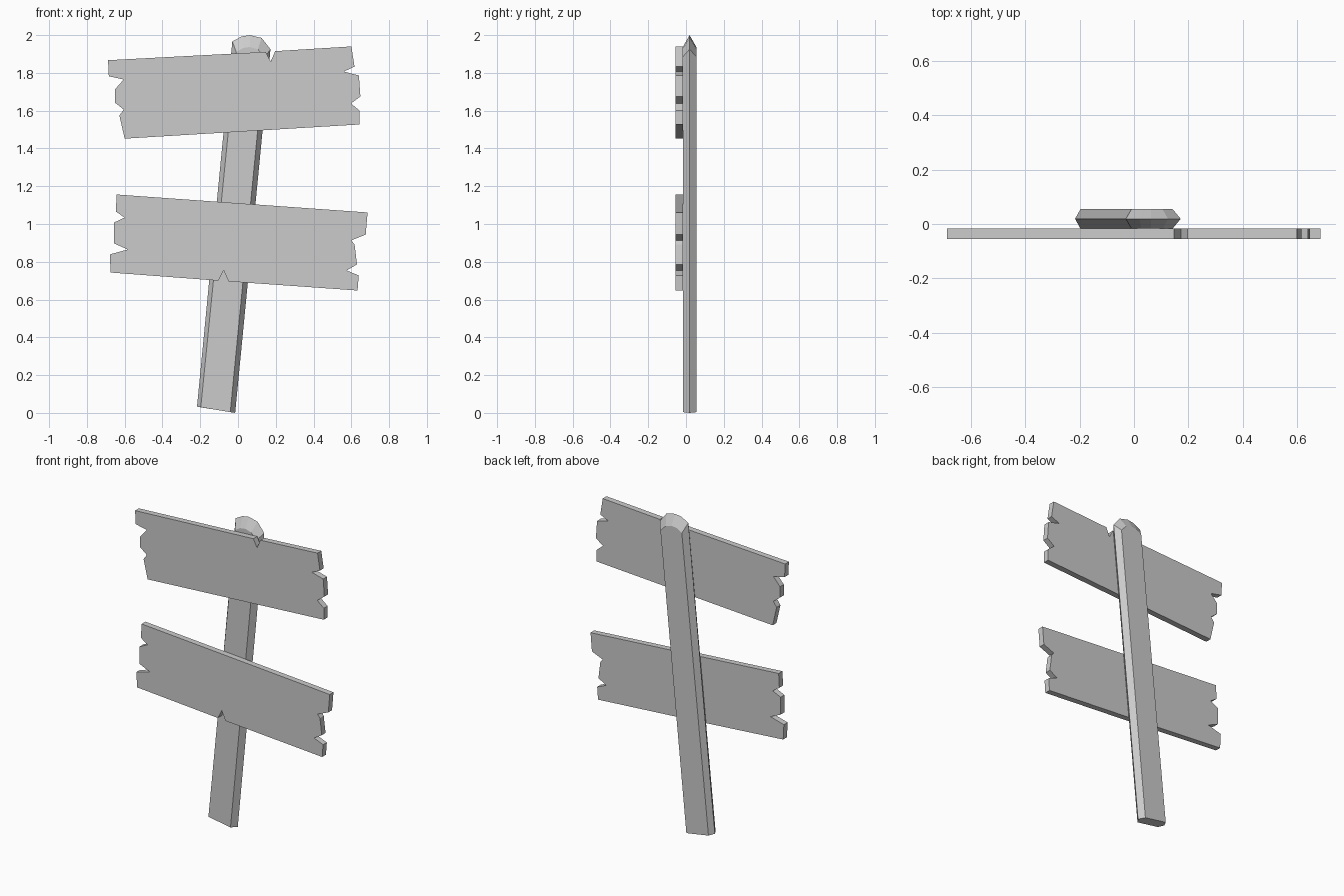
import bpy, bmesh


def build(name, layers):
    """Join matching (outline, y) layers into a closed solid, front to back."""
    bm = bmesh.new()
    loops = [[bm.verts.new((x, y, z)) for x, z in outline] for outline, y in layers]
    bm.faces.new(loops[0])
    bm.faces.new(loops[-1][::-1])
    n = len(loops[0])
    for a, b in zip(loops, loops[1:]):
        for i in range(n):
            j = (i + 1) % n
            bm.faces.new((a[i], b[i], b[j], a[j]))
    bmesh.ops.recalc_face_normals(bm, faces=bm.faces[:])
    mesh = bpy.data.meshes.new(name)
    bm.to_mesh(mesh)
    bm.free()
    obj = bpy.data.objects.new(name, mesh)
    bpy.context.collection.objects.link(obj)
    return obj


FRONT, PLANK_BACK, POST_MID, BACK = -0.055, -0.017, 0.019, 0.055

# leaning post: hexagonal section with a rounded, ridged top
rim = [(-0.217, 0.033), (-0.015, 0.0), (0.172, 1.925), (0.125, 1.985),
       (0.063, 2.0), (0.02, 1.993), (-0.03, 1.967)]
face = [(-0.197, 0.03), (-0.041, 0.004), (0.142, 1.885), (0.105, 1.925),
        (0.063, 1.937), (0.027, 1.932), (-0.009, 1.91)]
build("post", [(face, PLANK_BACK), (rim, POST_MID), (face, BACK)])

# upper plank with splintered ends and a nick in the top edge
upper = [(-0.688, 1.867), (0.147, 1.911), (0.173, 1.86), (0.197, 1.915),
         (0.60, 1.94), (0.617, 1.833), (0.56, 1.807), (0.64, 1.786),
         (0.648, 1.675), (0.598, 1.638), (0.644, 1.60), (0.644, 1.527),
         (-0.60, 1.452), (-0.628, 1.574), (-0.605, 1.606), (-0.652, 1.643),
         (-0.652, 1.712), (-0.605, 1.765), (-0.684, 1.782)]
build("upper_plank", [(upper, FRONT), (upper, PLANK_BACK)])

# lower plank with splintered ends and a nick in the bottom edge
lower = [(-0.642, 1.156), (0.686, 1.061), (0.676, 0.944), (0.60, 0.913),
         (0.617, 0.892), (0.63, 0.786), (0.575, 0.754), (0.639, 0.728),
         (0.633, 0.648), (-0.05, 0.696), (-0.076, 0.754), (-0.104, 0.70),
         (-0.674, 0.743), (-0.679, 0.839), (-0.584, 0.865), (-0.656, 0.897),
         (-0.656, 1.008), (-0.60, 1.034), (-0.647, 1.066)]
build("lower_plank", [(lower, FRONT), (lower, PLANK_BACK)])
